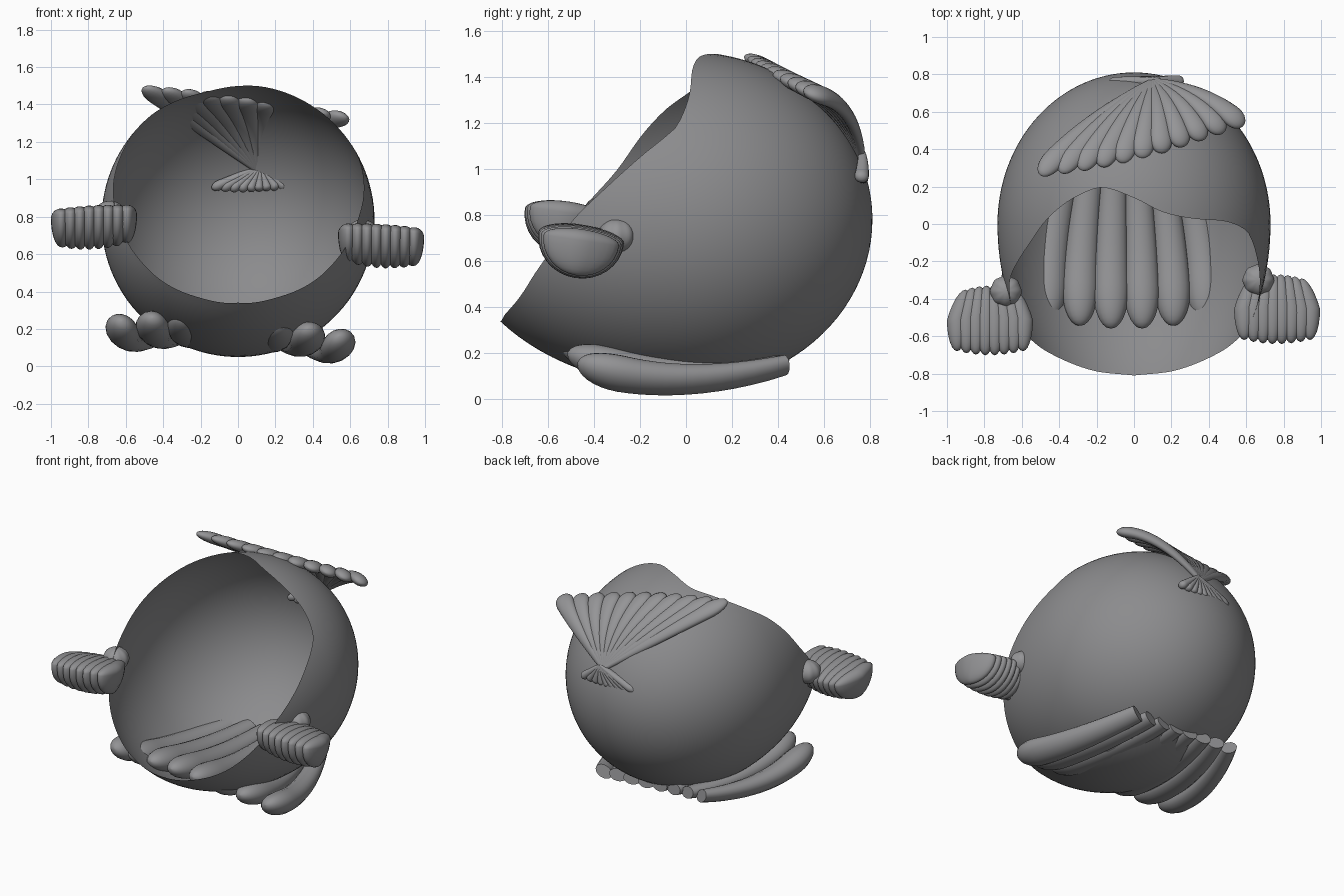
import bpy, bmesh, math
from mathutils import Vector as V, Matrix

if "Cube" in bpy.data.objects:
    bpy.data.objects.remove(bpy.data.objects["Cube"])

R, CZ = 0.73, 0.78            # bowl radius and centre height
KB, KF = 1.11, 1.39           # stretch of its back and front halves


def finish(bm, name, grey):
    bmesh.ops.recalc_face_normals(bm, faces=bm.faces)
    me = bpy.data.meshes.new(name)
    bm.to_mesh(me)
    bm.free()
    mat = bpy.data.materials.new(name + "_grey")
    mat.diffuse_color = (grey, grey, grey * 1.03, 1)
    mat.use_nodes = True
    mat.node_tree.nodes["Principled BSDF"].inputs["Base Color"].default_value = mat.diffuse_color
    me.materials.append(mat)
    ob = bpy.data.objects.new(name, me)
    bpy.context.collection.objects.link(ob)
    bpy.ops.object.select_all(action='DESELECT')
    ob.select_set(True)
    bpy.context.view_layer.objects.active = ob
    bpy.ops.object.shade_smooth_by_angle(angle=math.radians(50))
    return ob


def rib(bm, p0, ctrl, p1, side, w0, w1, t0, t1, tip=0.18, n=20, m=16):
    """Tapered elliptical lobe swept along a bent line, blunt start, round tip."""
    p0, ctrl, p1 = V(p0), V(ctrl), V(p1)
    rings = []
    for i in range(n + 1):
        s = 1 - (1 - i / n) ** 1.6
        p = p0 * (1 - s) ** 2 + ctrl * 2 * s * (1 - s) + p1 * s * s
        d = ((ctrl - p0) * (1 - s) + (p1 - ctrl) * s).normalized()
        a = (V(side) - d * d.dot(V(side))).normalized()
        b = d.cross(a)
        e = math.sqrt(max(0.0004, 1 - (max(0, s - 1 + tip) / tip) ** 2))
        w, t = (w0 + (w1 - w0) * s ** .8) * e, (t0 + (t1 - t0) * s ** .8) * e
        rings.append([bm.verts.new(p + a * w * math.cos(q) + b * t * math.sin(q))
                      for q in (2 * math.pi * j / m for j in range(m))])
    for r, q in zip(rings, rings[1:]):
        for j in range(m):
            bm.faces.new((r[j], r[(j + 1) % m], q[(j + 1) % m], q[j]))
    bm.faces.new(rings[0])
    bm.faces.new(rings[-1])


# Open bowl: meridians from the back pole to an uneven rim (angle, rim y)
rim = [(-180, -.81), (-150, -.78), (-120, -.68), (-105, -.60), (-90, -.49), (-83, -.42),
       (-72, -.30), (-59, -.19), (-49, -.09), (-41, .01), (-33, .09), (-25, .15), (-14, .195),
       (0, .14), (12, .065), (25, .03), (43, .012), (56, -.04), (61, -.10), (67, -.19),
       (80, -.37), (90, -.49), (105, -.60), (120, -.68), (150, -.78), (180, -.81)]


def rim_y(a):
    for i in range(len(rim) - 1):
        (a1, y1), (a2, y2) = rim[i], rim[i + 1]
        if a1 <= a <= a2:
            s0 = rim[max(i - 1, 0)]
            s3 = rim[min(i + 2, len(rim) - 1)]
            h = a2 - a1
            m1 = (y2 - s0[1]) / (a2 - s0[0]) * h
            m2 = (s3[1] - y1) / (s3[0] - a1) * h
            t = (a - a1) / h
            return ((2 * t**3 - 3 * t * t + 1) * y1 + (t**3 - 2 * t * t + t) * m1
                    + (3 * t * t - 2 * t**3) * y2 + (t**3 - t * t) * m2)


bm = bmesh.new()
N, M = 120, 40
pole = bm.verts.new((0, R * KB, CZ))
cols = []
for i in range(N):
    a = -180 + 360 * i / N
    y = rim_y(a)
    end = math.acos(max(-1, min(1, y / R / (KF if y < 0 else KB))))
    col = []
    for j in range(1, M + 1):
        th = end * j / M
        y, r = R * math.cos(th), R * math.sin(th)
        col.append(bm.verts.new((r * math.sin(math.radians(a)), y * (KF if y < 0 else KB),
                                 CZ + r * math.cos(math.radians(a)))))
    cols.append(col)
for i in range(N):
    c, d = cols[i], cols[(i + 1) % N]
    bm.faces.new((pole, c[0], d[0]))
    for j in range(M - 1):
        bm.faces.new((c[j], c[j + 1], d[j + 1], d[j]))
finish(bm, "bowl", .26)

# Bottom scallop: long lobes fanning forward from a straight back edge
bm = bmesh.new()
for i in range(8):
    t = i / 7
    u = 2 * t - 1
    bx, fx = -.42 + .75 * t, -.62 + 1.16 * t
    mx = (bx + fx) / 2 + .12 * u
    arch = .06 * (1 - u * u)
    rib(bm, (bx, .43, .16 - .04 * bx), (mx, -.08, .05 + arch - .06 * mx),
        (fx, -.56 + .09 * u * u, .20 + arch - .07 * fx), (1, 0, .55 * u ** 3 - .06),
        .058, .105, .04, .085, tip=.25)
finish(bm, "bottom_scallop", .29)

# Top scallop: fan from a hinge on the upper back
bm = bmesh.new()
hinge = V((.10, .765, 1.05))
for i in range(11):
    t = i / 10
    bow = math.sin(math.pi * t)
    tip = V((-.50 + 1.08 * t, .26 + .26 * t - .04 * bow, 1.49 - .16 * t + .02 * bow))
    mid = (hinge + tip) / 2 + V((.14 * (t - .5), .04 + .04 * t, .07 + .07 * t))
    rib(bm, hinge, mid, tip, (1, .2, -.15 - .3 * t * t), .015, .068, .015, .04)
finish(bm, "top_scallop", .30)

# Small ribbed ears under the hinge
bm = bmesh.new()
for i in range(9):
    t = i / 8
    end = V((-.14 + .40 * t, .75 + .01 * t, .95 - .015 * math.sin(math.pi * t)))
    top = V((.12, .765, 1.07))
    rib(bm, top, (top + end) / 2 + V((0, .01, 0)), end, (1, 0, 0), .01, .03, .015, .034)
finish(bm, "top_scallop_ears", .30)

# Side scallops: stacked D-shaped ribs with a round knob behind
for name, sx, cx, cy, cz, kx in (("left", -1, .77, -.515, .80, .685),
                                 ("right", 1, .765, -.455, .70, .665)):
    bm = bmesh.new()
    for i in range(8):
        u = i / 3.5 - 1
        new = bmesh.ops.create_uvsphere(bm, u_segments=24, v_segments=16, radius=1)['verts']
        k = 1 - .12 * u * u
        tilt = Matrix.Rotation(-.15, 3, 'X')
        for v in new:
            x, y, z = v.co
            p = tilt @ V((x * .054, y * .188 * k, z * (.175 if z < 0 else .055) * k))
            fan = .176 * u * (1 - .25 * max(0, y))
            v.co = (sx * (cx + fan + p.x), cy + p.y, cz + p.z - .01 * u)
    finish(bm, name + "_side_scallop", .28)

    bm = bmesh.new()
    bmesh.ops.create_uvsphere(bm, u_segments=48, v_segments=20, radius=.083)
    for v in bm.verts:
        g = 1 + .025 * math.cos(8 * math.atan2(v.co.y, v.co.x))
        v.co = V((v.co.x * g + sx * kx, v.co.y * g + cy + .155, v.co.z * .9 + cz + .01))
    finish(bm, name + "_side_knob", .30)
